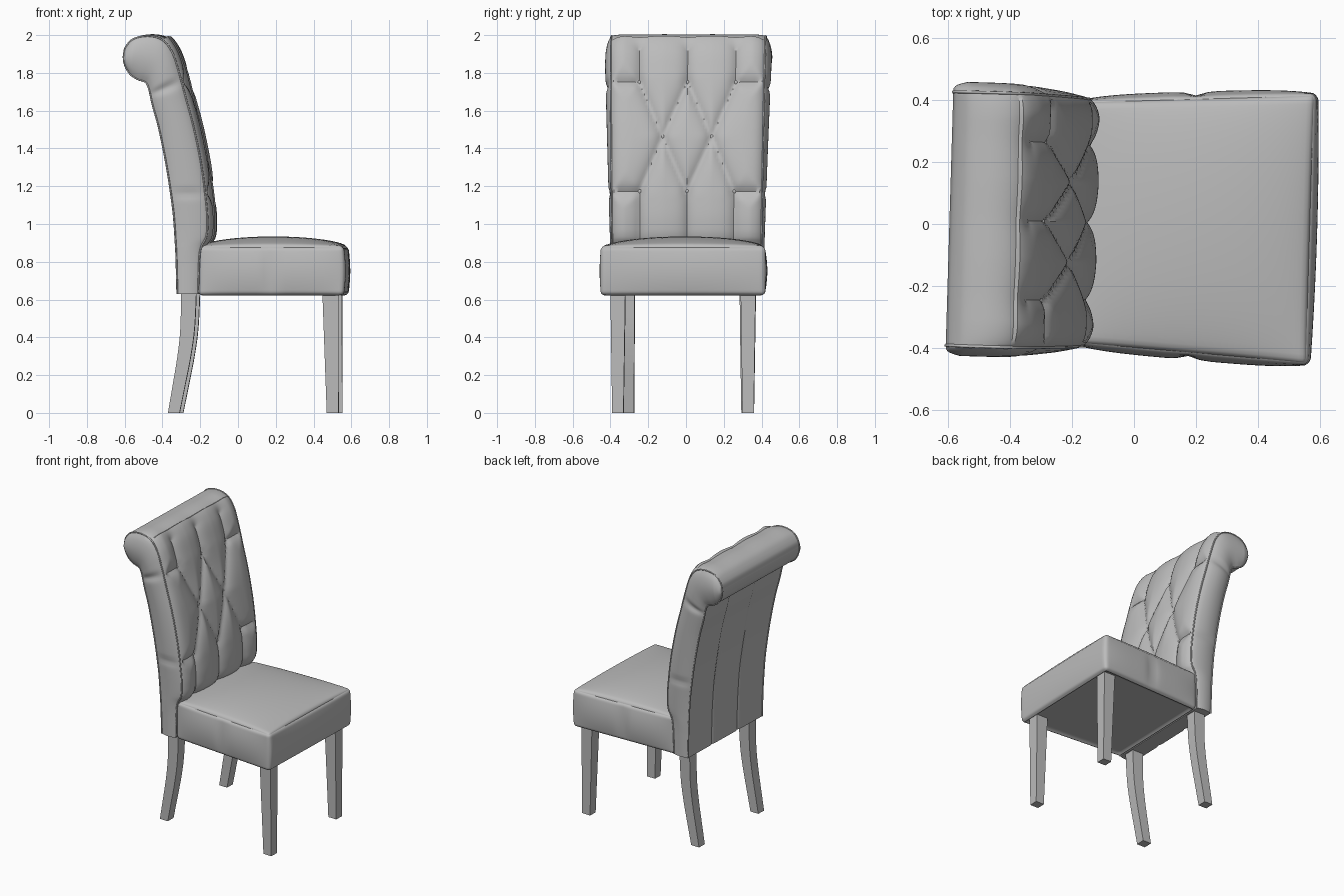
import bpy, bmesh, math
from mathutils import Vector

if "Cube" in bpy.data.objects:
    bpy.data.objects.remove(bpy.data.objects["Cube"])

TURN = math.radians(-1.7)          # the chair stands slightly turned

grey = bpy.data.materials.new("light grey")
grey.diffuse_color = (0.5, 0.5, 0.5, 1)
grey.use_nodes = True
grey.node_tree.nodes["Principled BSDF"].inputs["Base Color"].default_value = grey.diffuse_color


def finish(obj, angle=None):
    obj.rotation_euler.z = TURN
    obj.data.materials.append(grey)
    if angle:
        bpy.ops.object.select_all(action='DESELECT')
        obj.select_set(True)
        bpy.context.view_layer.objects.active = obj
        bpy.ops.object.shade_smooth_by_angle(angle=math.radians(angle))


def add_mesh(name, bm, angle=None):
    bmesh.ops.recalc_face_normals(bm, faces=bm.faces)
    me = bpy.data.meshes.new(name)
    bm.to_mesh(me)
    bm.free()
    obj = bpy.data.objects.new(name, me)
    bpy.context.collection.objects.link(obj)
    finish(obj, angle)
    return obj


def loft(name, rings, angle=None):
    """Skin a list of closed rings and cap both ends."""
    bm = bmesh.new()
    vr = [[bm.verts.new(p) for p in r] for r in rings]
    n = len(rings[0])
    for a, b in zip(vr, vr[1:]):
        for i in range(n):
            bm.faces.new((a[i], a[(i + 1) % n], b[(i + 1) % n], b[i]))
    bm.faces.new(vr[0])
    bm.faces.new(vr[-1])
    return add_mesh(name, bm, angle)


def spline(pts, sub):
    """Smooth curve through the points."""
    p = [Vector(q) for q in pts]
    p = [2 * p[0] - p[1]] + p + [2 * p[-1] - p[-2]]
    out = []
    for a, b, c, d in zip(p, p[1:], p[2:], p[3:]):
        for k in range(sub):
            t = k / sub
            out.append(0.5 * (2 * b + (c - a) * t + (2 * a - 5 * b + 4 * c - d) * t * t
                              + (3 * b - a - 3 * c + d) * t ** 3))
    return out + [p[-2]]


# ---- backrest: paired front and rear profiles (x, z) ending in a rolled top
front = spline([(-.2, .63), (-.19, .85), (-.157, .93), (-.15, 1.0), (-.155, 1.1), (-.18, 1.3),
                (-.22, 1.5), (-.265, 1.67), (-.3, 1.8), (-.335, 1.905), (-.385, 1.972),
                (-.46, 1.995), (-.54, 1.98), (-.583, 1.935), (-.594, 1.885)], 10)
rear = spline([(-.31, .63), (-.315, .83), (-.32, .92), (-.325, 1.0), (-.335, 1.1), (-.365, 1.3),
               (-.405, 1.5), (-.44, 1.63), (-.458, 1.71), (-.472, 1.745), (-.49, 1.757),
               (-.52, 1.767), (-.555, 1.79), (-.58, 1.825), (-.592, 1.86)], 10)

# tufting buttons and the seams between them (y, z)
top_row = [(-.255, 1.75), (0, 1.75), (.255, 1.75)]
mid_row = [(-.13, 1.46), (.13, 1.46)]
low_row = [(-.25, 1.17), (0, 1.17), (.25, 1.17)]
buttons = [Vector(b) for b in top_row + mid_row + low_row]
seams = []
for i, m in enumerate(mid_row):
    seams += [(m, r[i + k]) for r in (top_row, low_row) for k in (0, 1)]
seams += [(b, (b[0], 1.92)) for b in top_row] + [(b, (b[0], .8)) for b in low_row]
for r in (top_row, low_row):
    seams += [(r[0], (-.37, r[0][1])), (r[2], (.37, r[2][1]))]
seams = [(Vector(a), Vector(b)) for a, b in seams]


def seg_dist(p, a, b):
    t = max(0, min(1, (p - a).dot(b - a) / (b - a).length_squared))
    return (p - a - (b - a) * t).length


def half_width(z):
    return .395 + .013 * (z - .9)


def pad(y, z, row):
    """Height of the tufted padding above the front profile."""
    fade = min(1, max(0, (125 - row) / 25)) * min(1, max(0, (z - .7) / .2))
    p = Vector((y, z))
    edge = half_width(z) - abs(y)
    d = min(edge * 1.3, min(seg_dist(p, a, b) for a, b in seams))
    h = .034 * (1 - math.exp(-d / .04))
    dent = sum(math.exp(-((p - b).length / .03) ** 2) for b in buttons)
    return fade * (h - .008 * dent)


def front_point(row, y):
    f, r = front[row], rear[row]
    n = (f - r).normalized()
    q = f + n * pad(y, f.y, row) * (1 if row < 100 else .5)
    return (q.x, y, q.y)


COLS, SIDE = 64, 10
rings = []
for i, (f, r) in enumerate(zip(front, rear)):
    h = half_width(f.y)
    ys = [h * (2 * k / COLS - 1) for k in range(COLS + 1)]
    zm = (f.y + r.y) / 2
    bulge = .012 + .02 * max(0, min(1, (zm - .8) / 1.0))
    pinch = max(math.exp(-((zm - c) / .022) ** 2) for c in (1.16, 1.72))
    bulge *= 1 - .4 * pinch
    if i > 120:
        bulge *= 1 - .6 * (i - 120) / 20
    ring = [front_point(i, y) for y in ys]
    for k in range(1, SIDE):
        q = f.lerp(r, k / SIDE)
        ring.append((q.x, h + bulge * math.sin(math.pi * k / SIDE) ** .7, q.y))
    for y in reversed(ys):                       # rear panel with two seams
        groove = .008 * math.exp(-((abs(y) - .135) / .012) ** 2) if i < 90 else 0
        ring.append((r.x + groove, y, r.y))
    for k in range(1, SIDE):
        q = r.lerp(f, k / SIDE)
        ring.append((q.x, -h - bulge * math.sin(math.pi * k / SIDE) ** .7, q.y))
    rings.append(ring)
loft("backrest", rings, 40)

# piping along both side edges of the backrest
for s, side in ((-1, "left"), (1, "right")):
    path = [(q.x, s * half_width(q.y), q.y) for q in front]
    path += [(q.x, s * half_width(q.y + .05), q.y) for q in reversed(rear)]
    cu = bpy.data.curves.new("piping_" + side, 'CURVE')
    cu.dimensions = '3D'
    cu.bevel_depth = .005
    cu.bevel_resolution = 1
    sp = cu.splines.new('POLY')
    sp.points.add(len(path) - 1)
    for pt, c in zip(sp.points, path):
        pt.co = (*c, 1)
    ob = bpy.data.objects.new("piping_" + side, cu)
    bpy.context.collection.objects.link(ob)
    finish(ob)

# tufting buttons
bm = bmesh.new()
for b in buttons:
    row = min(range(110), key=lambda i: abs(front[i].y - b.y))
    c = Vector(front_point(row, b.x))
    new = bmesh.ops.create_uvsphere(bm, u_segments=12, v_segments=8, radius=.011)["verts"]
    for v in new:
        v.co = Vector((v.co.x * .6, v.co.y, v.co.z)) + c
add_mesh("buttons", bm, 60)

# ---- seat cushion: gridded cube shaped into a domed, widening pad
bm = bmesh.new()
bmesh.ops.create_cube(bm, size=2)
bmesh.ops.subdivide_edges(bm, edges=bm.edges[:], cuts=31, use_grid_fill=True)
HALF, R = Vector((.385, .4, .13)), .022
for v in bm.verts:
    u = Vector([math.sin(c * math.pi / 2) for c in v.co])
    p = Vector([u[k] * HALF[k] for k in range(3)])
    core = Vector([max(-HALF[k] + R, min(HALF[k] - R, p[k])) for k in range(3)])
    if (p - core).length > 1e-6:
        p = core + (p - core).normalized() * R
    x, y, z = p
    belly = max(0, 1 - u.z ** 2)
    notch = 1 - .7 * math.exp(-(x / .03) ** 2)
    dome = max(0, (1 - u.x ** 2) * (1 - u.y ** 2)) ** .6
    wide = 1 + .055 * (x / .385)
    y = y * wide * 1.035 + u.y * .018 * belly * notch * (1 - u.x ** 4)
    if x > 0:
        x += .018 * belly * u.x * (1 - .5 * u.y ** 2)
    if u.z > 0:
        z += .052 * dome * u.z
    elif u.z < -.999 and max(abs(u.x), abs(u.y)) < .93:
        z += .012                                # recessed underside
    v.co = (x + .187, y, z + .752)
add_mesh("seat", bm, 45)


# ---- legs: square sections lofted along a centre line (x, z)
def leg(name, path, y, top, bottom):
    rings = []
    for x, z in path:
        t = z / .66
        a = (bottom[0] + (top[0] - bottom[0]) * t) / 2
        b = (bottom[1] + (top[1] - bottom[1]) * t) / 2
        rings.append([(x - a, y - b, z), (x + a, y - b, z), (x + a, y + b, z), (x - a, y + b, z)])
    loft(name, rings, 30)


curve = spline([(-.33, 0), (-.302, .15), (-.275, .3), (-.257, .45), (-.25, .66)], 4)
for s, side in ((-1, "left"), (1, "right")):
    leg("front_leg_" + side, [(.512, 0), (.5, .66)], s * .345, (.085, .08), (.062, .06))
    leg("rear_leg_" + side, [tuple(q) for q in curve], s * .315, (.082, .075), (.062, .062))
